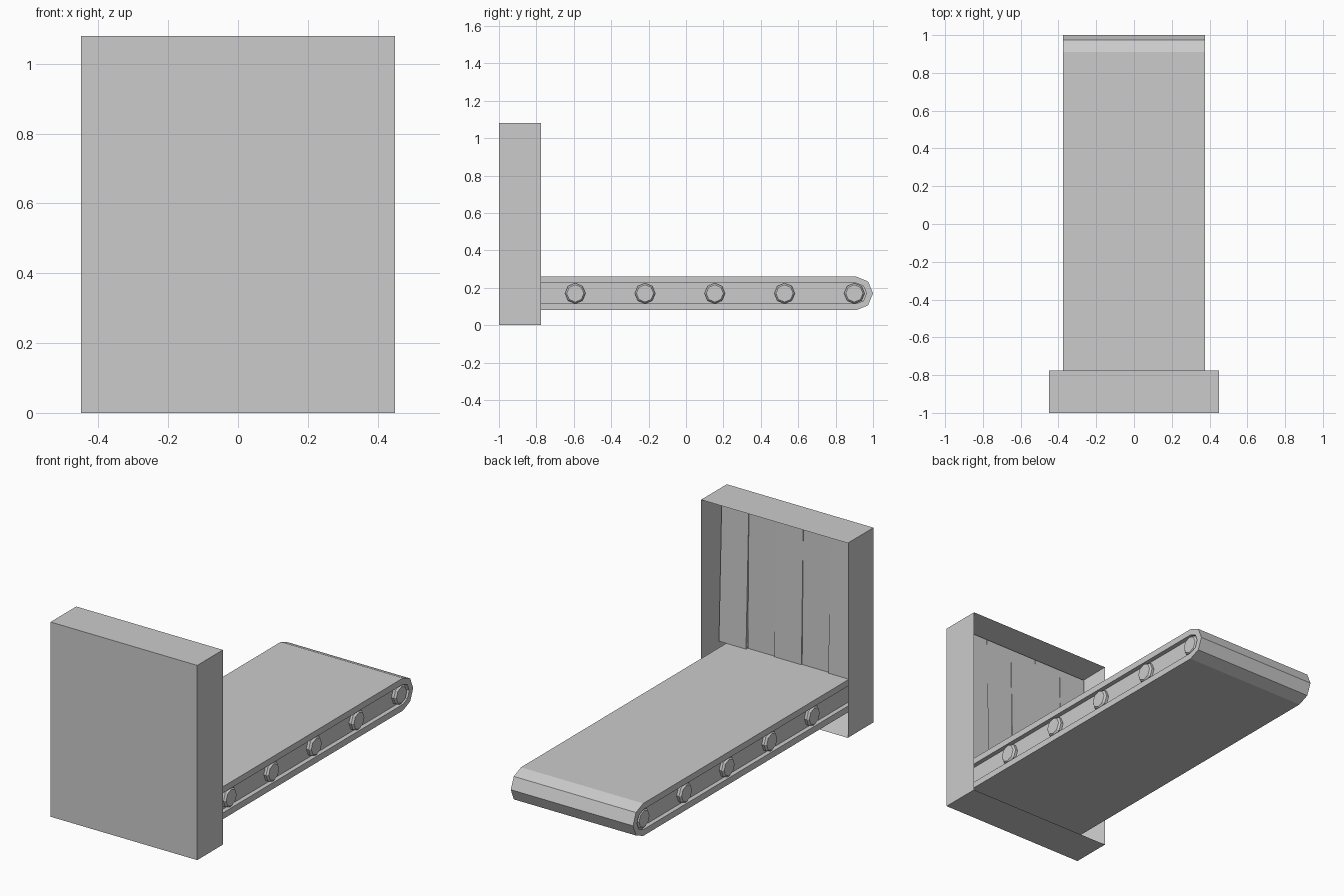
import bpy, bmesh, math
from mathutils import Matrix, Vector

if "Cube" in bpy.data.objects:
    bpy.data.objects.remove(bpy.data.objects["Cube"])


def finish(name, bm):
    bmesh.ops.recalc_face_normals(bm, faces=bm.faces)
    me = bpy.data.meshes.new(name)
    bm.to_mesh(me)
    bm.free()
    ob = bpy.data.objects.new(name, me)
    bpy.context.collection.objects.link(ob)
    return ob


def loft(name, sections):
    """Skin a list of (x, [(y, z), ...]) sections and cap both ends."""
    bm = bmesh.new()
    rings = [[bm.verts.new((x, y, z)) for y, z in prof] for x, prof in sections]
    n = len(rings[0])
    for a, b in zip(rings, rings[1:]):
        for i in range(n):
            j = (i + 1) % n
            bm.faces.new((a[i], a[j], b[j], b[i]))
    bm.faces.new(rings[0])
    bm.faces.new(rings[-1])
    return finish(name, bm)


def cuboid(lo, hi):
    bm = bmesh.new()
    lo, hi = Vector(lo), Vector(hi)
    size = hi - lo
    bmesh.ops.create_cube(bm, size=1, matrix=Matrix.Translation((lo + hi) / 2)
                          @ Matrix.Diagonal((*size, 1)))
    return bm


def arc(r, y=0.91, z=0.17, steps=range(2, -3, -1)):
    return [(y + r * math.cos(k * math.pi / 4), z + r * math.sin(k * math.pi / 4))
            for k in steps]


START = -0.965

# Hatch housing, open towards the belt
bm = cuboid((-0.45, -1, 0), (0.45, -0.775, 1.08))
bm.faces.ensure_lookup_table()
mouth = max(bm.faces, key=lambda f: f.calc_center_median().y)
bmesh.ops.inset_region(bm, faces=[mouth], thickness=0.033, use_even_offset=True)
bmesh.ops.translate(bm, verts=mouth.verts, vec=(0, -0.19, 0))
finish("housing", bm)

# Belt wrapped round an octagonal end
outer = [(START, 0.26)] + arc(0.09) + [(START, 0.08)]
inner = [(START, 0.225)] + arc(0.055) + [(START, 0.115)]
belt = outer + inner[::-1]
loft("belt", [(-0.375, belt), (0.375, belt)])

# Recessed frame between the belt runs
loft("belt_frame", [(-0.35, inner), (0.35, inner)])

# Octagonal rollers with chamfered ends
for i in range(5):
    y = -0.592 + i * 0.373
    big = arc(0.055, y, steps=range(8))
    small = arc(0.046, y, steps=range(8))
    loft(f"roller_{i + 1}", [(-0.374, small), (-0.364, big), (0.364, big), (0.374, small)])

# Hanging curtain strips, each swung slightly from the top
for i, tilt in enumerate((1.8, 0.7, 1.2, 0.8, 1.5)):
    x = 0.334 - i * 0.167
    bm = cuboid((x - 0.083, -0.006, -0.785), (x + 0.083, 0.006, 0))
    bmesh.ops.rotate(bm, verts=bm.verts, matrix=Matrix.Rotation(math.radians(tilt), 3, 'X'))
    bmesh.ops.translate(bm, verts=bm.verts, vec=(0, -0.915, 1.047))
    finish(f"curtain_strip_{i + 1}", bm)
